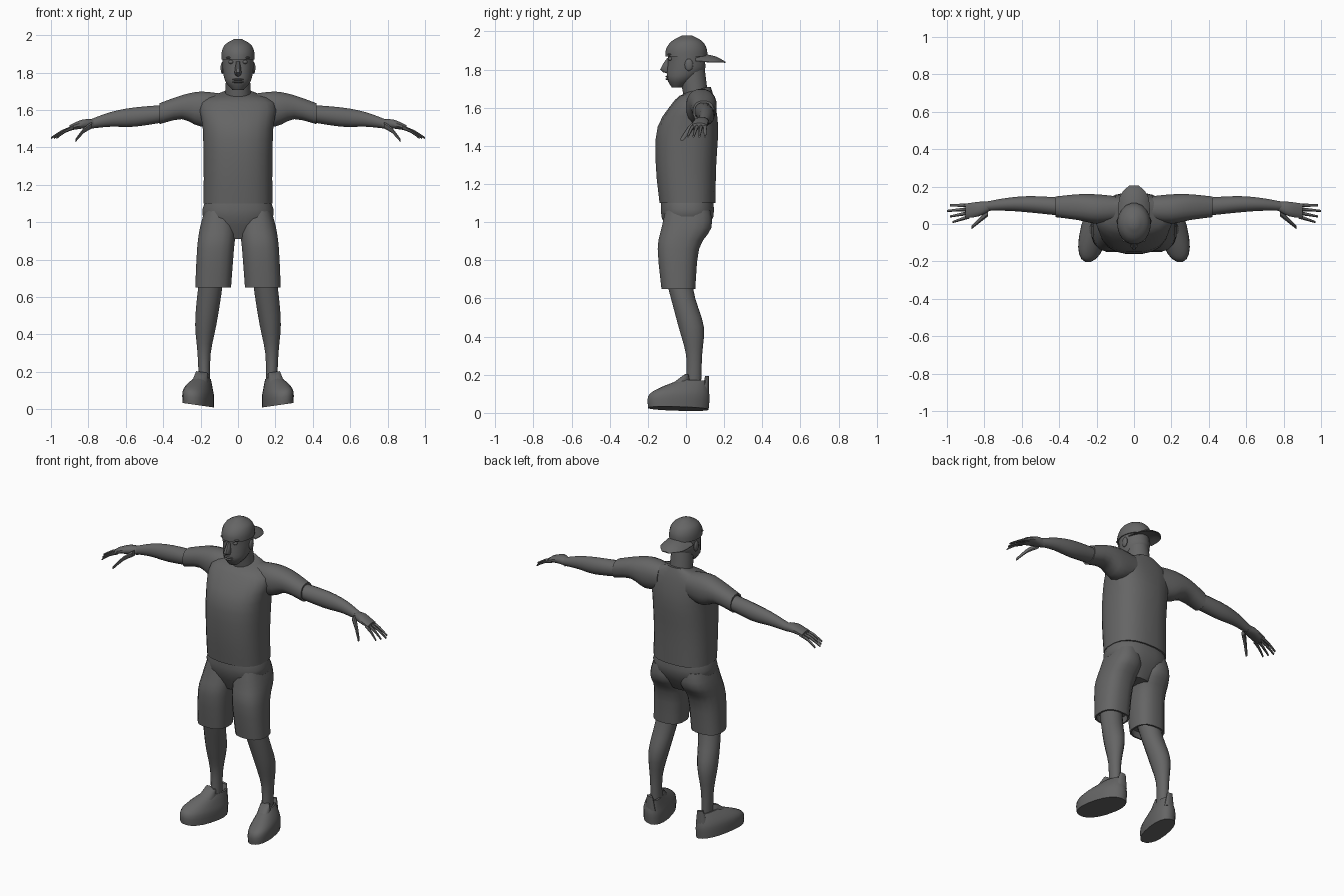
import bpy, bmesh, math
from mathutils import Matrix, Vector

if "Cube" in bpy.data.objects:
    bpy.data.objects.remove(bpy.data.objects["Cube"])

grey = bpy.data.materials.new("dark_grey")
grey.use_nodes = True
grey.diffuse_color = (.13, .13, .13, 1)
shader = grey.node_tree.nodes["Principled BSDF"]
shader.inputs["Base Color"].default_value = grey.diffuse_color


def finish(name, bm, mirror):
    """Turn a bmesh into a shaded object, copied to the other side if mirrored."""
    bmesh.ops.recalc_face_normals(bm, faces=bm.faces)
    mesh = bpy.data.meshes.new(name)
    bm.to_mesh(mesh)
    bm.free()
    mesh.materials.append(grey)
    mesh.shade_smooth()
    mesh.set_sharp_from_angle(angle=math.radians(40))
    obj = bpy.data.objects.new(name, mesh)
    bpy.context.collection.objects.link(obj)
    if mirror:
        modifier = obj.modifiers.new("mirror", "MIRROR")
        modifier.use_mirror_merge = False


def smooth_rings(rings, steps):
    """Add in-between rings along a smooth curve through the given ones."""
    rings = [Vector(ring) for ring in rings]
    padded = [rings[0]] + rings + [rings[-1]]
    result = []
    for before, start, end, after in zip(padded, padded[1:], padded[2:], padded[3:]):
        leave, arrive = (end - before) / 2, (after - start) / 2
        for step in range(steps):
            f = step / steps
            ease = f * f * (3 - 2 * f)
            bend = leave * f * (1 - f) ** 2 - arrive * f * f * (1 - f)
            result.append(start.lerp(end, ease) + bend)
    return result + [rings[-1]]


def superellipse(angle, power):
    """Point on a unit rounded square; a power of two is a circle."""
    cosine, sine = math.cos(angle), math.sin(angle)
    return (math.copysign(abs(cosine) ** (2 / power), cosine),
            math.copysign(abs(sine) ** (2 / power), sine))


def loft(name, axis, rings, sides=16, power=2.3, steps=3, mirror=False, lip=0, warp=None):
    """Skin rings (position, low, high, low, high) placed along an axis.
    A lip turns the last ring inward, as on the open end of a garment."""
    rings = smooth_rings(rings, steps)
    if lip:
        inset = rings[-1] + Vector((0, .01, -.01, .01, -.01))
        inner = inset.copy()
        inner[0] += lip
        rings += [inset, inner]
    bm = bmesh.new()
    loops = []
    for along, left, right, low, high in rings:
        loop = []
        for side in range(sides):
            u, v = superellipse(math.tau * (side + .5) / sides, power)
            point = [(left + right + u * (right - left)) / 2,
                     (low + high + v * (high - low)) / 2]
            point.insert("xyz".index(axis), along)
            loop.append(bm.verts.new(warp(*point) if warp else point))
        loops.append(loop)
    for lower, upper in zip(loops, loops[1:]):
        for i in range(sides):
            bm.faces.new((lower[i - 1], lower[i], upper[i], upper[i - 1]))
    bm.faces.new(loops[0])
    bm.faces.new(loops[-1])
    finish(name, bm, mirror)


def centred(*rings):
    """Expand (position, half width, low, high) to rings symmetric in x."""
    return [(along, -half, half, low, high) for along, half, low, high in rings]


def hand_digit(name, start, end, radius):
    """A tapering finger that curls down towards its tip."""
    start, end = Vector(start), Vector(end)
    rings = []
    for f in (0, .5, 1):
        x, y, z = start.lerp(end, f)
        z = start.z + (end.z - start.z) * f ** 1.5
        r = radius * (1 - f / 2)
        rings.append((x, y - r, y + r, z - r, z + r))
    loft(name, "x", rings, sides=8, power=2, steps=2, mirror=True)


def ball(name, centre, size, mirror=False):
    bm = bmesh.new()
    placement = Matrix.Translation(centre) @ Matrix.Diagonal((*size, 1))
    bmesh.ops.create_uvsphere(bm, u_segments=12, v_segments=8, radius=1, matrix=placement)
    finish(name, bm, mirror)


def dip_neck(x, y, z):
    """Lower the neckline at the front."""
    return x, y, z - max(0, z - 1.66) * max(0, .12 - y) * 5


def splay(x, y, z):
    """Turn the toe outward and raise the outer edge of the sole."""
    x -= y / 5
    return x, y, z + (x - .13) / 7


def droop(x, y, z):
    """Bend the sides of the cap brim down."""
    return x, y, z - 5 * x * x


# Shirt
loft("shirt_body", "z", centred(
    (1.71, .07, 0, .13), (1.64, .2, -.06, .15), (1.5, .19, -.15, .17),
    (1.3, .185, -.16, .16), (1.1, .186, -.14, .155)),
    sides=20, power=2.5, lip=.03, warp=dip_neck)
loft("shirt_sleeve", "x", [
    (.1, .01, .15, 1.53, 1.69), (.2, 0, .16, 1.51, 1.7),
    (.3, .02, .16, 1.55, 1.68), (.42, .036, .148, 1.523, 1.637)],
    mirror=True, lip=-.03)

# Arms and hands
loft("arm", "x", [
    (.36, .04, .14, 1.54, 1.63), (.55, .06, .15, 1.51, 1.615),
    (.68, .07, .14, 1.51, 1.59), (.79, .07, .12, 1.5, 1.55)],
    power=2, mirror=True)
loft("palm", "x", [
    (.77, .07, .12, 1.5, 1.55), (.83, .04, .12, 1.5, 1.55), (.9, .03, .11, 1.49, 1.52)],
    sides=12, mirror=True)
for i, name in enumerate(("index", "middle", "ring", "little")):
    start = (.88, .04 + .02 * i, 1.505)
    end = (1 - .015 * abs(i - 2), .01 + .03 * i, 1.45)
    hand_digit(name + "_finger", start, end, .012)
hand_digit("thumb", (.78, .06, 1.52), (.87, -.02, 1.435), .02)

# Shorts
loft("shorts_seat", "z", centred(
    (1.13, .17, -.13, .14), (1.03, .19, -.13, .145), (.91, .08, -.08, .08)),
    sides=20, power=2.5)
loft("shorts_leg", "z", [
    (1.06, .03, .18, -.11, .13), (.97, .01, .205, -.13, .135),
    (.86, .02, .22, -.15, .07), (.65, .036, .23, -.13, .05)],
    power=2.6, mirror=True, lip=.04)

# Legs
loft("lower_leg", "z", [
    (.75, .07, .2, -.12, .02), (.6, .09, .22, -.08, .05), (.45, .115, .23, -.04, .095),
    (.3, .145, .217, 0, .085), (.15, .15, .21, 0, .08)],
    power=2, mirror=True)

# Shoes
loft("shoe", "z", [
    (.01, .13, .28, -.2, .12), (.07, .13, .28, -.2, .125),
    (.11, .14, .265, -.15, .12), (.16, .156, .23, -.04, .11)],
    sides=20, mirror=True, lip=-.02, warp=splay)
loft("shoe_tongue", "z", [(.12, .15, .24, -.1, .03), (.19, .16, .225, -.01, .015)],
    sides=12, mirror=True, warp=splay)
loft("shoe_heel_tab", "z", [(.1, .165, .235, .08, .12), (.185, .18, .22, .1, .12)],
    sides=12, mirror=True, warp=splay)

# Neck and head
loft("neck", "z", centred((1.64, .07, -.01, .12), (1.8, .065, -.04, .1)), power=2)
loft("head", "z", centred(
    (1.707, .03, -.075, -.02), (1.75, .067, -.1, .05), (1.8, .08, -.1, .1),
    (1.85, .084, -.095, .1), (1.9, .084, -.1, .1)), sides=20, power=2)
loft("nose", "z", centred(
    (1.86, .01, -.1, -.08), (1.8, .02, -.138, -.08), (1.78, .01, -.1, -.08)),
    sides=8, power=2, steps=2)
ball("eye", (.037, -.08, 1.857), (.014, .014, .011), mirror=True)
ball("brow", (.038, -.083, 1.88), (.026, .015, .007), mirror=True)
ball("ear", (.083, .015, 1.825), (.01, .022, .032), mirror=True)
for name, height in (("upper_lip", 1.763), ("lower_lip", 1.75)):
    ball(name, (0, -.094, height), (.03, .014, .006))

# Cap worn backwards
loft("cap_crown", "z", centred(
    (1.87, .09, -.11, .113), (1.91, .088, -.105, .11),
    (1.95, .07, -.075, .085), (1.98, .02, -.02, .03)), sides=20, power=2)
loft("cap_brim", "y", centred(
    (.05, .088, 1.875, 1.89), (.15, .076, 1.86, 1.873), (.207, .025, 1.835, 1.841)),
    warp=droop)
